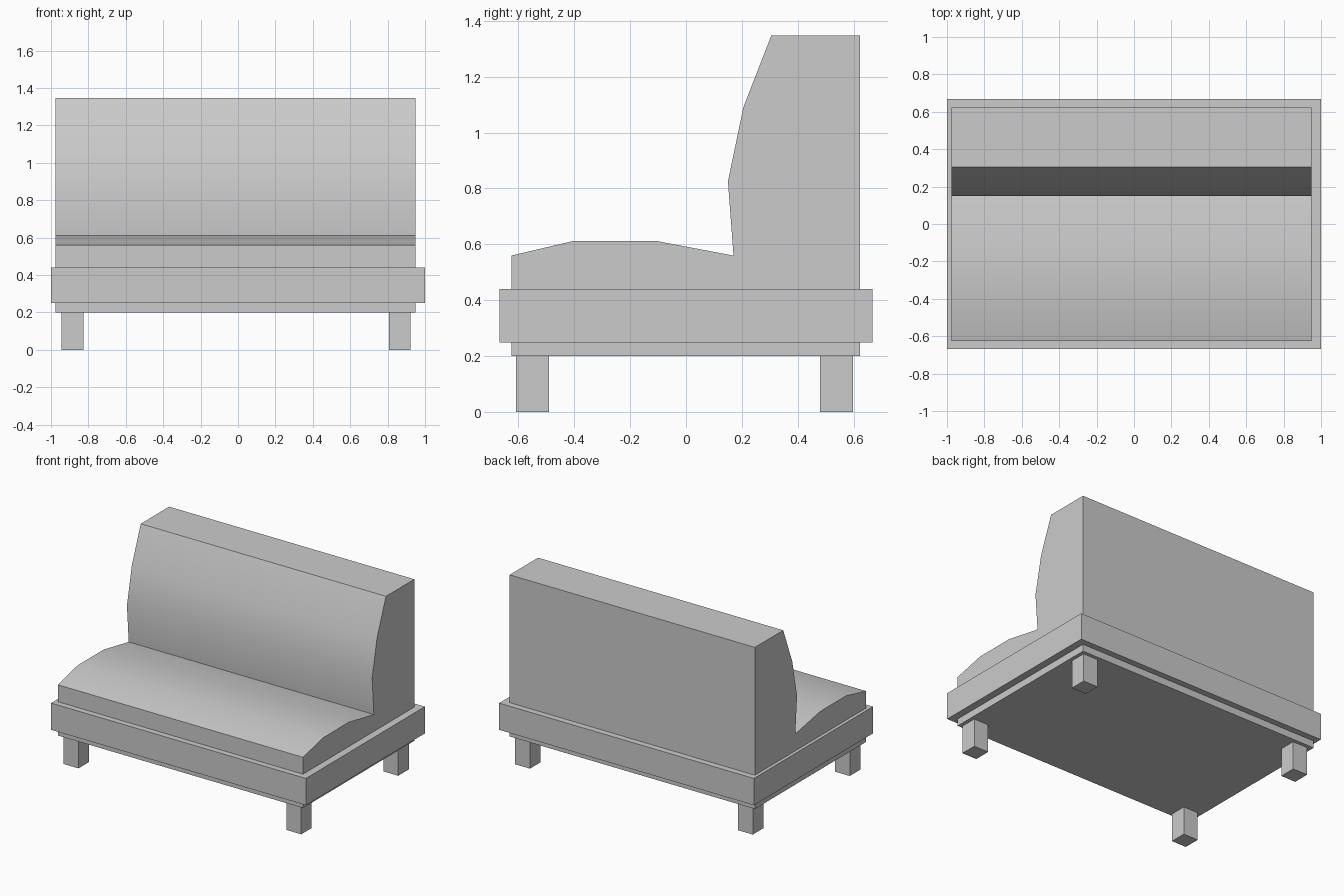
import bpy, bmesh

if "Cube" in bpy.data.objects:
    bpy.data.objects.remove(bpy.data.objects["Cube"])


def finish(name, bm):
    bmesh.ops.recalc_face_normals(bm, faces=bm.faces)
    mesh = bpy.data.meshes.new(name)
    bm.to_mesh(mesh)
    bm.free()
    obj = bpy.data.objects.new(name, mesh)
    bpy.context.collection.objects.link(obj)
    return obj


def box(name, lo, hi):
    bm = bmesh.new()
    bmesh.ops.create_cube(bm, size=1)
    for v in bm.verts:
        v.co = [(a + b) / 2 + c * (b - a) for a, b, c in zip(lo, hi, v.co)]
    return finish(name, bm)


# Upholstered seat and backrest: side profile (y, z) extruded along x
profile = [(-0.625, 0.2), (-0.625, 0.56), (-0.4, 0.613), (-0.11, 0.613),
           (0.17, 0.56), (0.15, 0.825), (0.205, 1.09), (0.305, 1.347),
           (0.623, 1.347), (0.623, 0.2)]
X0, X1 = -0.977, 0.948
bm = bmesh.new()
face = bm.faces.new([bm.verts.new((X0, y, z)) for y, z in profile])
side = bmesh.ops.extrude_face_region(bm, geom=[face], use_keep_orig=True)["geom"]
bmesh.ops.translate(bm, vec=(X1 - X0, 0, 0),
                    verts=[g for g in side if isinstance(g, bmesh.types.BMVert)])
cushion = finish("seat_and_backrest", bm)
bpy.context.view_layer.objects.active = cushion
cushion.select_set(True)
bpy.ops.object.shade_smooth_by_angle()

# Base frame around the seat
box("base_frame", (-1, -0.667, 0.25), (1, 0.667, 0.44))

# Four square legs
for row, y in (("front", -0.608), ("back", 0.48)):
    for hand, x in (("left", -0.943), ("right", 0.806)):
        box(f"{row}_{hand}_leg", (x, y, 0), (x + 0.116, y + 0.118, 0.21))
